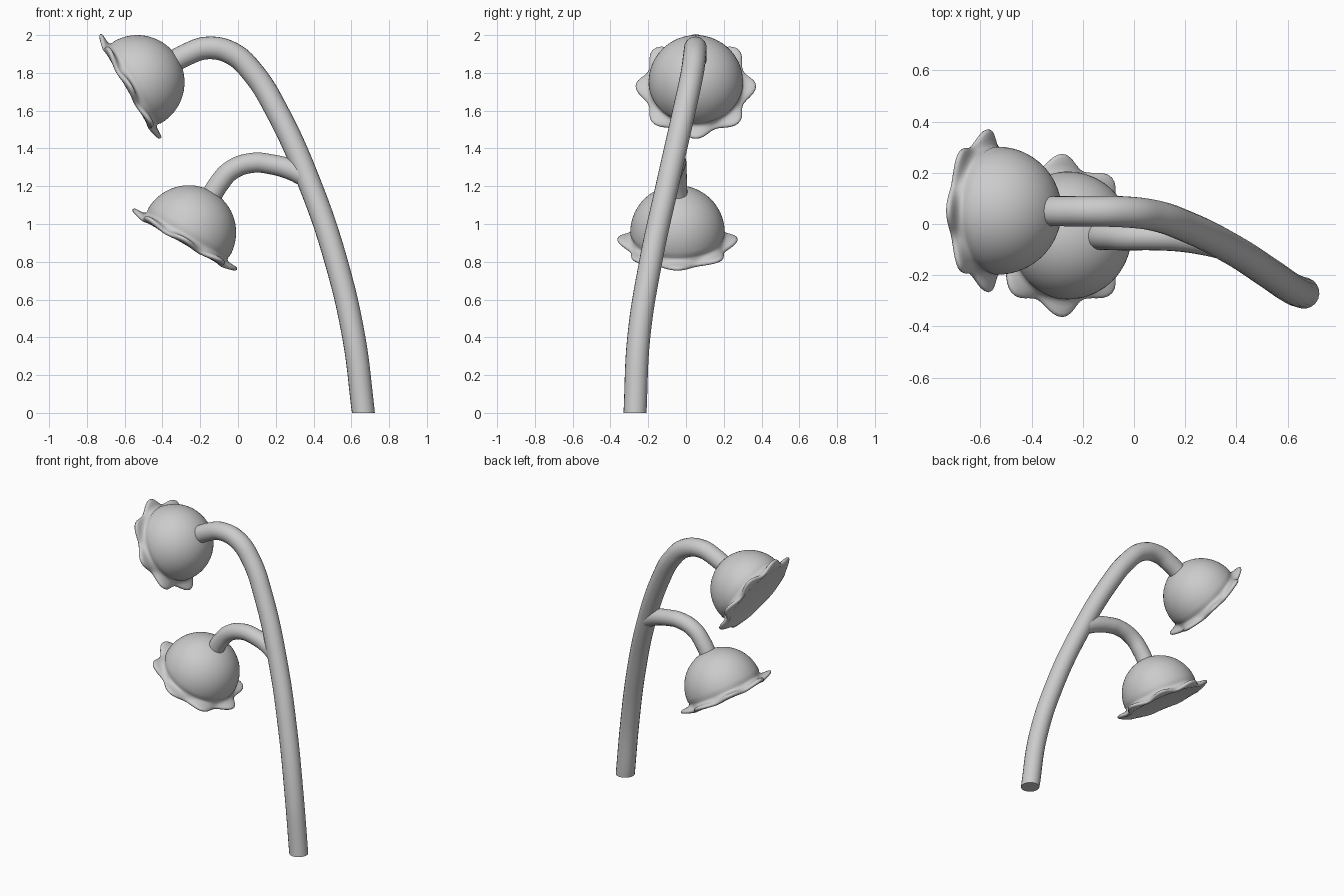
import bpy, bmesh
from math import sin, cos, pi, radians

if "Cube" in bpy.data.objects:
    bpy.data.objects.remove(bpy.data.objects["Cube"])


def finish(obj):
    bpy.ops.object.select_all(action='DESELECT')
    obj.select_set(True)
    bpy.context.view_layer.objects.active = obj
    bpy.ops.object.shade_smooth_by_angle(angle=radians(50))


def tube(name, points):
    """Smooth round tube through (x, y, z, radius) points."""
    cu = bpy.data.curves.new(name, 'CURVE')
    cu.dimensions = '3D'
    cu.bevel_depth = 1.0
    cu.bevel_resolution = 8
    cu.resolution_u = 12
    cu.use_fill_caps = True
    sp = cu.splines.new('BEZIER')
    sp.bezier_points.add(len(points) - 1)
    for bp, (x, y, z, r) in zip(sp.bezier_points, points):
        bp.co = (x, y, z)
        bp.radius = r
        bp.handle_left_type = bp.handle_right_type = 'AUTO'
    obj = bpy.data.objects.new(name, cu)
    bpy.context.collection.objects.link(obj)
    bpy.ops.object.select_all(action='DESELECT')
    obj.select_set(True)
    bpy.context.view_layer.objects.active = obj
    bpy.ops.object.convert(target='MESH')
    obj = bpy.context.view_layer.objects.active
    # weld the end caps to the tube wall and level the foot
    bm = bmesh.new()
    bm.from_mesh(obj.data)
    bmesh.ops.remove_doubles(bm, verts=bm.verts, dist=1e-5)
    for v in bm.verts:
        if v.co.z < 0.015:
            v.co.z = 0
    bmesh.ops.recalc_face_normals(bm, faces=bm.faces)
    bm.to_mesh(obj.data)
    bm.free()
    finish(obj)
    return obj


def bell(name, loc, tilt, seg=96, lobes=8):
    """Dome with a ruffled, flared rim; opening faces local -z."""
    R = 0.25
    dome = [(R * sin(a), R * cos(a)) for a in (i * pi / 32 for i in range(1, 17))]
    rim = [(0.246, -0.012), (0.247, -0.022), (0.255, -0.031), (0.268, -0.036),
           (0.282, -0.039), (0.291, -0.043), (0.295, -0.050), (0.292, -0.058),
           (0.282, -0.064), (0.265, -0.067), (0.245, -0.066), (0.22, -0.062),
           (0.17, -0.058), (0.08, -0.055)]
    bm = bmesh.new()
    top = bm.verts.new((0, 0, R))
    bottom = bm.verts.new((0, 0, -0.055))
    rings = []
    for k, (r, h) in enumerate(dome + rim):
        # the ruffle grows from the neck out to the edge
        f = min(max((r - 0.24) / 0.05, 0), 1) if k >= len(dome) else 0
        f = f * f * (3 - 2 * f)
        ring = []
        for i in range(seg):
            t = 2 * pi * i / seg
            w = cos(lobes * t)
            rr = r + 0.024 * f * w
            ring.append(bm.verts.new((rr * cos(t), rr * sin(t), h + 0.008 * f * w)))
        rings.append(ring)
    for i in range(seg):
        j = (i + 1) % seg
        bm.faces.new((top, rings[0][i], rings[0][j]))
        bm.faces.new((bottom, rings[-1][j], rings[-1][i]))
        for a, b in zip(rings, rings[1:]):
            bm.faces.new((a[i], b[i], b[j], a[j]))
    bmesh.ops.recalc_face_normals(bm, faces=bm.faces)
    me = bpy.data.meshes.new(name)
    bm.to_mesh(me)
    bm.free()
    obj = bpy.data.objects.new(name, me)
    bpy.context.collection.objects.link(obj)
    obj.location = loc
    obj.rotation_euler = (0, radians(tilt), 0)
    finish(obj)


# main stem, arching over to the upper flower
tube("main_stem", [
    (0.664, -0.27, 0, 0.061), (0.613, -0.25, 0.4, 0.061), (0.52, -0.187, 0.8, 0.061),
    (0.385, -0.10, 1.2, 0.061), (0.205, -0.01, 1.6, 0.061), (0.08, 0.033, 1.8, 0.061),
    (-0.03, 0.047, 1.902, 0.061), (-0.16, 0.05, 1.932, 0.06), (-0.27, 0.05, 1.898, 0.059),
    (-0.38, 0.05, 1.835, 0.058)])

# side stem, carrying the lower flower
tube("side_stem", [
    (0.36, -0.085, 1.25, 0.056), (0.28, -0.068, 1.288, 0.055), (0.18, -0.055, 1.315, 0.053),
    (0.08, -0.05, 1.324, 0.053), (-0.03, -0.05, 1.288, 0.053), (-0.10, -0.048, 1.215, 0.054),
    (-0.165, -0.046, 1.10, 0.054)])

# flower bells
bell("upper_bell", (-0.533, 0.052, 1.75), 60)
bell("lower_bell", (-0.26, -0.045, 0.955), 30)
